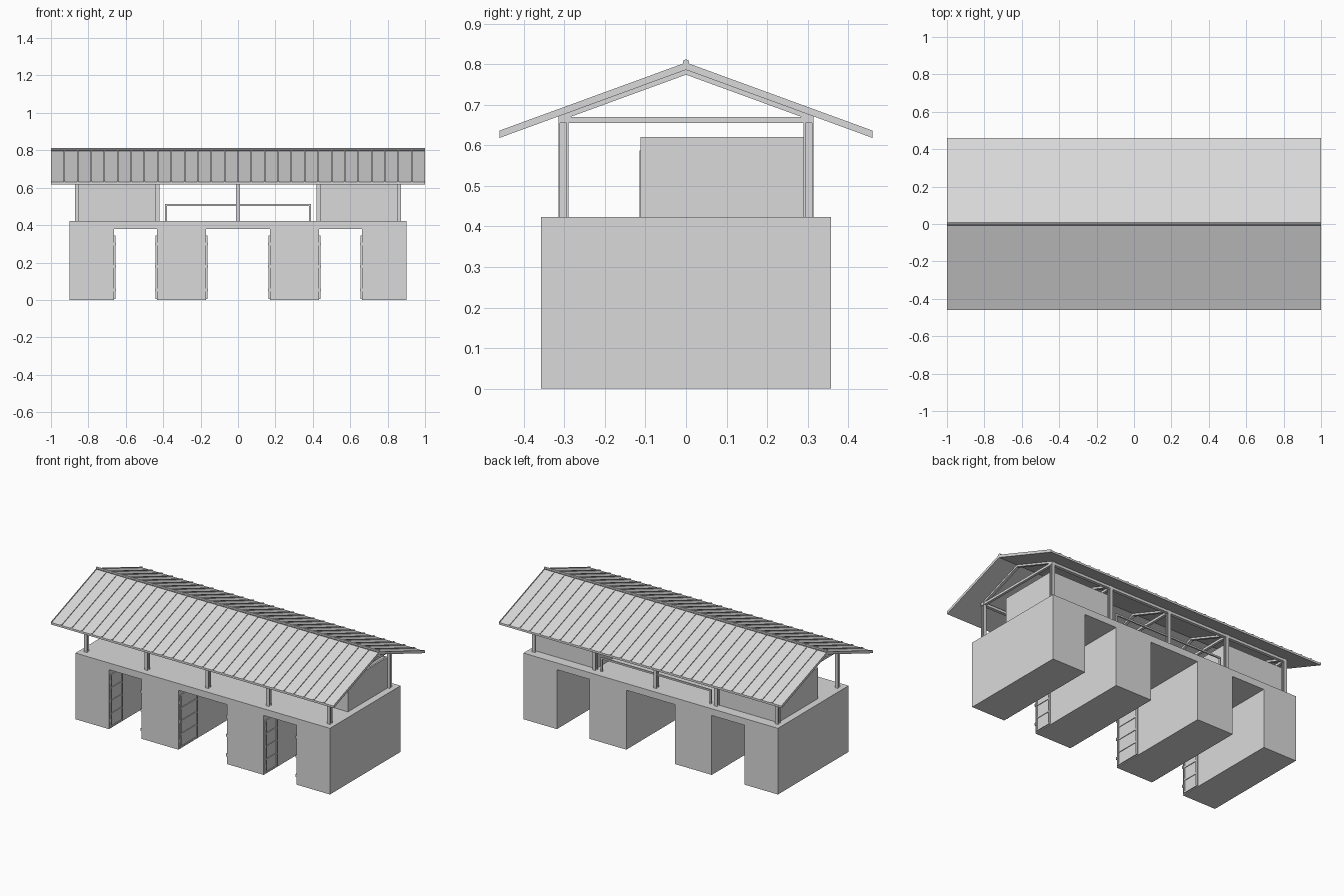
import bpy, bmesh, math

if "Cube" in bpy.data.objects:
    bpy.data.objects.remove(bpy.data.objects["Cube"])

grey = bpy.data.materials.new("light_grey")
grey.diffuse_color = (0.7, 0.7, 0.7, 1)
grey.use_nodes = True
grey.node_tree.nodes["Principled BSDF"].inputs["Base Color"].default_value = grey.diffuse_color


def finish(name, bm):
    bmesh.ops.recalc_face_normals(bm, faces=bm.faces)
    me = bpy.data.meshes.new(name)
    bm.to_mesh(me)
    bm.free()
    me.materials.append(grey)
    ob = bpy.data.objects.new(name, me)
    bpy.context.collection.objects.link(ob)
    return ob


def boxes(name, items):
    """One object from (x0, x1, y0, y1, z0, z1) boxes."""
    bm = bmesh.new()
    for x0, x1, y0, y1, z0, z1 in items:
        vs = bmesh.ops.create_cube(bm, size=1)["verts"]
        for v in vs:
            v.co.x = x0 if v.co.x < 0 else x1
            v.co.y = y0 if v.co.y < 0 else y1
            v.co.z = z0 if v.co.z < 0 else z1
    return finish(name, bm)


def extrude_into(bm, pts, vec):
    f = bm.faces.new([bm.verts.new(p) for p in pts])
    r = bmesh.ops.extrude_face_region(bm, geom=[f])
    bmesh.ops.translate(bm, vec=vec, verts=[g for g in r["geom"] if isinstance(g, bmesh.types.BMVert)])


def gable(name, top, bottom, half, spans):
    """Gable-shaped bands; top and bottom are ridge heights."""
    bm = bmesh.new()
    for x0, x1 in spans:
        drop = SLOPE * half
        prof = [(-half, top - drop), (0, top), (half, top - drop),
                (half, bottom - drop), (0, bottom), (-half, bottom - drop)]
        extrude_into(bm, [(x0, y, z) for y, z in prof], (x1 - x0, 0, 0))
    return finish(name, bm)


SLOPE = 0.365
DECK = 0.423
FRAMES = [-0.86, -0.43, 0, 0.43, 0.86]

# Base with three passages, cut as one front outline
bm = bmesh.new()
outline = [(-0.9, 0), (-0.9, DECK), (0.9, DECK), (0.9, 0)]
for a, b in ((0.432, 0.663), (-0.172, 0.172), (-0.663, -0.432)):
    outline += [(b, 0), (b, 0.38), (a, 0.38), (a, 0)]
extrude_into(bm, [(x, -0.357, z) for x, z in outline], (0, 0.714, 0))
finish("base", bm)

# Open gate leaves folded against the passage walls
for wall, side, width in ((-0.663, 1, 0.12), (-0.432, -1, 0.12), (-0.172, 1, 0.175),
                          (0.172, -1, 0.175), (0.432, 1, 0.12), (0.663, -1, 0.12)):
    def leaf(d0, d1, y0, y1, z0, z1):
        xs = sorted((wall + side * d0, wall + side * d1))
        return (*xs, y0, y1, z0, z1)
    y0, y1 = -0.345, -0.345 + width
    parts = [leaf(0, 0.003, y0, y1, 0.006, 0.345)]
    parts += [leaf(0, 0.008, y, y + 0.01, 0.006, 0.345) for y in (y0, y1 - 0.01)]
    parts += [leaf(0, 0.007, y0 + 0.01, y1 - 0.01, z, z + 0.01)
              for z in (0.006, 0.087, 0.17, 0.252, 0.335)]
    parts += [leaf(0, 0.012, y0 - 0.006, y0 + 0.004, z, z + 0.016) for z in (0.045, 0.17, 0.29)]
    boxes("gate_leaf", parts)

# Rooms on the deck: thin walls, front wall slightly proud, door plate
for s in (-1, 1):
    def room(a, b, *rest):
        return (*sorted((s * a, s * b)), *rest)
    boxes("room_walls", [
        room(0.432, 0.856, -0.112, -0.101, DECK, 0.62),
        room(0.432, 0.856, 0.281, 0.292, DECK, 0.62),
        room(0.432, 0.443, -0.101, 0.281, DECK, 0.62),
        room(0.845, 0.856, -0.101, 0.281, DECK, 0.62)])
    boxes("room_door", [room(0.598, 0.692, -0.115, -0.112, DECK, 0.587)])

# I-section posts
posts = []
for x in FRAMES:
    for y in (-0.302, 0.302):
        posts += [(x - 0.011, x + 0.011, y + d - 0.002, y + d + 0.002, DECK, 0.672) for d in (-0.01, 0.01)]
        posts.append((x - 0.003, x + 0.003, y - 0.008, y + 0.008, DECK, 0.672))
boxes("posts", posts)

# Tie beams across and plates along the post heads
boxes("tie_beams", [(x - 0.008, x + 0.008, -0.292, 0.292, 0.655, 0.67) for x in FRAMES])
boxes("wall_plates", [(-0.87, 0.87, y - 0.01, y + 0.01, 0.655, 0.671) for y in (-0.302, 0.302)])

# Rafters, roof sheet, seams and ridge cap
gable("rafters", 0.788, 0.774, 0.31, [(x - 0.009, x + 0.009) for x in FRAMES])
gable("roof", 0.799, 0.786, 0.46, [(-1, 1)])
step = 2 / 28
gable("roof_seams", 0.804, 0.798, 0.46,
      [(max(-1, -1 + i * step - 0.004), min(1, -1 + i * step + 0.004)) for i in range(29)])
bm = bmesh.new()
extrude_into(bm, [(-1, 0.008 * math.cos(i * math.pi / 4), 0.804 + 0.008 * math.sin(i * math.pi / 4))
                  for i in range(8)], (2, 0, 0))
finish("ridge_cap", bm)

# Back railing
boxes("railing", [(-0.39, 0.39, 0.296, 0.306, 0.502, 0.512),
                  (-0.39, -0.38, 0.296, 0.306, DECK, 0.502),
                  (0.38, 0.39, 0.296, 0.306, DECK, 0.502)])
